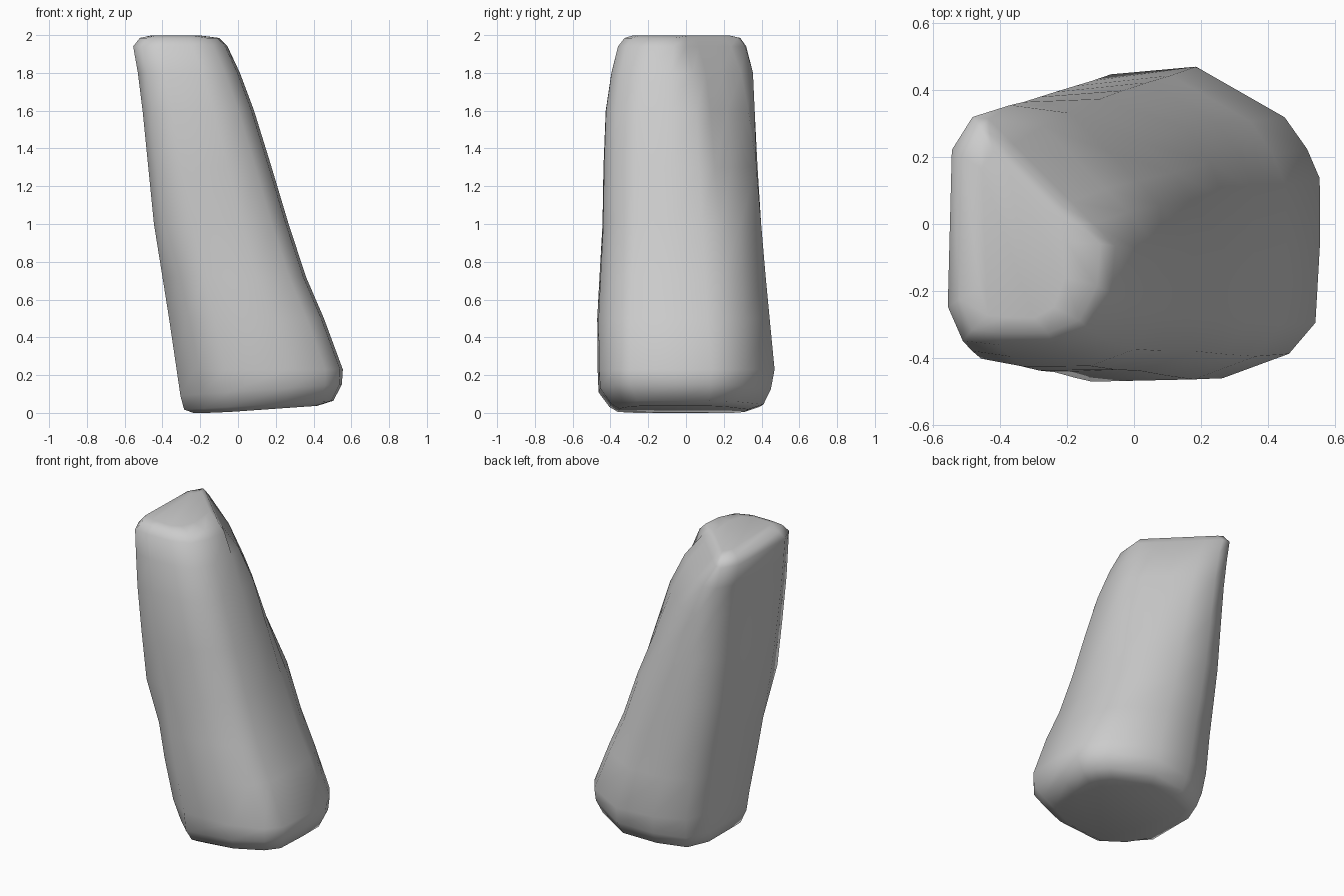
import bpy, bmesh

# Rounded cross-sections (unit box), counter-clockwise: wide base and narrow crown
BASE = [(1, -.1), (1, .3), (.92, .47), (.78, .66), (.16, 1), (-.42, .94), (-.86, .76),
        (-1, .4), (-1, -.4), (-.88, -.82), (-.42, -1), (.35, -.98), (.8, -.82), (.97, -.64)]
CROWN = [(1, -.15), (.97, .2), (.85, .5), (.6, .8), (.15, .98), (-.4, 1.02), (-.7, .96),
         (-.95, .68), (-1, -.68), (-.82, -.97), (-.4, -1), (.25, -1), (.7, -.88), (.95, -.55)]

# Levels: z, x min, x max, y min, y max, upward tilt towards +x,
# then the limits of x + y that chamfer the front left and back right corners
LEVELS = [
    (.015, -.235, .42, -.36, .33, .07, -.43, 9),
    (.04, -.285, .505, -.405, .41, .06, -.47, 9),
    (.12, -.305, .55, -.463, .45, .07, -.52, 9),
    (.23, -.325, .555, -.468, .47, 0, -.58, 9),
    (.5, -.365, .455, -.47, .445, 0, -.65, 9),
    (.72, -.40, .36, -.458, .425, 0, -.69, 9),
    (1.0, -.445, .268, -.442, .402, 0, -9, 9),
    (1.3, -.475, .178, -.437, .382, 0, -9, .27),
    (1.6, -.505, .085, -.425, .362, 0, -9, .14),
    (1.8, -.53, .01, -.395, .35, 0, -9, .02),
    (1.94, -.555, -.055, -.36, .335, 0, -9, -.12),
    (1.985, -.52, -.10, -.325, .30, 0, -9, -.16),
    (1.998, -.46, -.20, -.28, .25, 0, -9, -.2),
]

bm = bmesh.new()
rings = []
for z, x0, x1, y0, y1, tilt, lo, hi in LEVELS:
    t = z / 2
    ring = []
    for (bu, bv), (cu, cv) in zip(BASE, CROWN):
        u, v = bu + (cu - bu) * t, bv + (cv - bv) * t
        x = (x0 + x1) / 2 + u * (x1 - x0) / 2
        y = (y0 + y1) / 2 + v * (y1 - y0) / 2
        shift = (min(max(x + y, lo), hi) - x - y) / 2
        x, y = x + shift, y + shift
        ring.append(bm.verts.new((x, y, max(0, z + tilt * (x - .1)))))
    rings.append(ring)

# Sides and end caps
n = len(BASE)
for low, high in zip(rings, rings[1:]):
    for i in range(n):
        j = (i + 1) % n
        bm.faces.new((low[i], low[j], high[j], high[i]))
bm.faces.new(rings[0][::-1])
bm.faces.new(rings[-1])
bmesh.ops.recalc_face_normals(bm, faces=bm.faces)
for f in bm.faces:
    f.smooth = True

mesh = bpy.data.meshes.new("leaning_rock")
bm.to_mesh(mesh)
bm.free()
rock = bpy.data.objects.new("leaning_rock", mesh)
bpy.context.collection.objects.link(rock)
